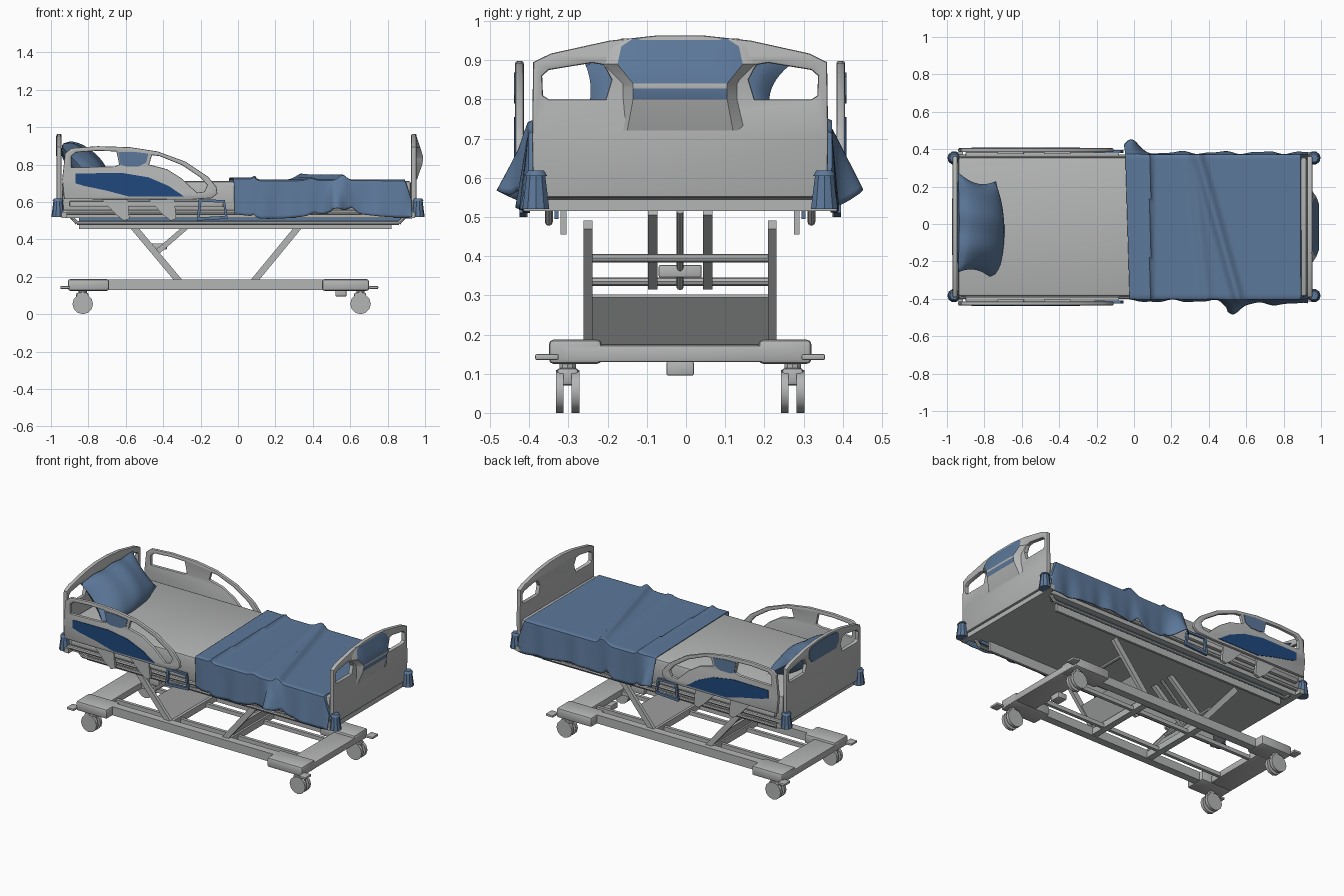
import bpy, bmesh, math
from mathutils import Vector, Matrix

if "Cube" in bpy.data.objects:
    bpy.data.objects.remove(bpy.data.objects["Cube"])

C = -0.015  # middle line of the bed in y


def material(name, col):
    m = bpy.data.materials.new(name)
    m.diffuse_color = (*col, 1)
    m.use_nodes = True
    m.node_tree.nodes["Principled BSDF"].inputs["Base Color"].default_value = m.diffuse_color
    return m


GREY = material("light grey", (0.455, 0.465, 0.46))
BLUE = material("cloth blue", (0.108, 0.19, 0.325))
NAVY = material("deep blue", (0.014, 0.066, 0.205))


def finish(name, bm, mats, smooth=True):
    bmesh.ops.recalc_face_normals(bm, faces=bm.faces)
    me = bpy.data.meshes.new(name)
    bm.to_mesh(me)
    bm.free()
    ob = bpy.data.objects.new(name, me)
    bpy.context.collection.objects.link(ob)
    for m in mats if isinstance(mats, (list, tuple)) else [mats]:
        me.materials.append(m)
    if smooth:
        bpy.ops.object.select_all(action='DESELECT')
        ob.select_set(True)
        bpy.context.view_layer.objects.active = ob
        bpy.ops.object.shade_smooth_by_angle(angle=math.radians(35))
    return ob


def box(name, x, y, z, mat=GREY, bevel=0.0):
    bm = bmesh.new()
    mid = Vector([(a[0] + a[1]) / 2 for a in (x, y, z)])
    size = [abs(a[1] - a[0]) for a in (x, y, z)]
    bmesh.ops.create_cube(bm, size=1, matrix=Matrix.Translation(mid) @ Matrix.Diagonal((*size, 1)))
    if bevel:
        bmesh.ops.bevel(bm, geom=bm.edges[:], offset=bevel, segments=2, profile=0.5, affect='EDGES')
    return finish(name, bm, mat)


def bar(name, p, q, w, h, mat=GREY, sides=0):
    """Straight bar from p to q: rectangular (w along y), or round with given sides."""
    p, q = Vector(p), Vector(q)
    d = q - p
    zx = d.normalized()
    side = Vector((0, 1, 0)) if abs(zx.y) < 0.9 else Vector((1, 0, 0))
    up = zx.cross(side).normalized()
    side = up.cross(zx)
    rot = Matrix((side, up, zx)).transposed().to_4x4()
    m = Matrix.Translation((p + q) / 2) @ rot
    bm = bmesh.new()
    if sides:
        bmesh.ops.create_cone(bm, cap_ends=True, segments=sides, radius1=w, radius2=h, depth=d.length, matrix=m)
    else:
        bmesh.ops.create_cube(bm, size=1, matrix=m @ Matrix.Diagonal((w, h, d.length, 1)))
    return finish(name, bm, mat)


def panel(name, plane, pos, thick, loops, mat=GREY, bevel=0.0):
    """Flat panel with holes from 2D loops, standing in the xz or yz plane."""
    cu = bpy.data.curves.new(name, 'CURVE')
    cu.dimensions, cu.fill_mode = '2D', 'BOTH'
    cu.extrude, cu.bevel_depth, cu.offset, cu.bevel_resolution = thick / 2 - bevel, bevel, -bevel, 1
    for loop in loops:
        sp = cu.splines.new('POLY')
        sp.points.add(len(loop) - 1)
        for pt, (a, b) in zip(sp.points, loop):
            pt.co = (a, b, 0, 1)
        sp.use_cyclic_u = True
    tmp = bpy.data.objects.new("tmp", cu)
    bpy.context.collection.objects.link(tmp)
    me = bpy.data.meshes.new_from_object(tmp.evaluated_get(bpy.context.evaluated_depsgraph_get()))
    bpy.data.objects.remove(tmp)
    bm = bmesh.new()
    bm.from_mesh(me)
    for v in bm.verts:
        a, b, c = v.co
        v.co = (a, pos + c, b) if plane == 'xz' else (pos + c, C + a, b)
    for f in bm.faces:
        f.material_index = 0
    bmesh.ops.remove_doubles(bm, verts=bm.verts, dist=1e-5)
    return finish(name, bm, mat)


def sheet(bm, fn, nu, nv):
    g = [[bm.verts.new(fn(i / nu, j / nv)) for j in range(nv + 1)] for i in range(nu + 1)]
    return [[bm.faces.new((g[i][j], g[i + 1][j], g[i + 1][j + 1], g[i][j + 1])) for j in range(nv)] for i in range(nu)]


def mirror(loop):
    return [(-a, b) for a, b in reversed(loop)]


# Head and foot boards
half = [(0.375, 0.55), (0.378, 0.70), (0.375, 0.895), (0.33, 0.917), (0.18, 0.95), (0.06, 0.963)]
outline = half + mirror(half)
hole = [(0.19, 0.80), (0.175, 0.85), (0.195, 0.888), (0.225, 0.893), (0.335, 0.875), (0.352, 0.86), (0.35, 0.81),
        (0.335, 0.80)]
tint = [(0.12, 0.845), (0.15, 0.88), (0.15, 0.93), (0.13, 0.945), (0.05, 0.953)]
panel("headboard", 'yz', -0.957, 0.026, [outline, hole, mirror(hole)], GREY, 0.006)
panel("headboard_tint", 'yz', -0.971, 0.006, [tint + mirror(tint)], BLUE)
panel("footboard", 'yz', 0.94, 0.028, [outline, hole, mirror(hole)], GREY, 0.006)

# Bulged middle of the foot board, blue above and in the grip slot
rows = [(0.955, 0.12, 0.953), (0.935, 0.15, 0.96), (0.89, 0.16, 0.975), (0.84, 0.12, 0.99),
        (0.828, 0.12, 0.99), (0.80, 0.12, 0.985), (0.72, 0.135, 0.957)]
bm = bmesh.new()


def bulge(u, v):
    z, w, x = rows[round(u * 6)]
    k = [-1.25, -1, -0.5, 0, 0.5, 1, 1.25][round(v * 6)]
    return (0.948 if abs(k) > 1 else x, C + w * k, z)


for i, row in enumerate(sheet(bm, bulge, 6, 6)):
    for f in row[1:5]:
        f.material_index = 1 if i < 3 or i == 4 else 0
finish("footboard_grip", bm, [GREY, BLUE])

# Corner bumpers
for x in (-0.962, 0.962):
    for s in (-1, 1):
        y = C + s * 0.368
        bar("corner_bumper", (x, y, 0.52), (x, y, 0.605), 0.036, 0.025, BLUE, 10)
        bar("bumper_cap", (x, y, 0.605), (x, y, 0.618), 0.03, 0.022, BLUE, 10)

# Mattress and deck
box("mattress", (-0.94, 0.925), (C - 0.372, C + 0.372), (0.545, 0.712), GREY, 0.015)
box("deck", (-0.94, 0.94), (C - 0.36, C + 0.36), (0.515, 0.545))
for s in (-1, 1):
    y = C + s * 0.375
    bar("deck_side_rail", (-0.94, y, 0.545), (0.94, y, 0.545), 0.012, 0.012, GREY, 8)
    y = C + s * 0.335
    bar("lower_tube", (-0.86, y, 0.487), (0.86, y, 0.487), 0.010, 0.010, GREY, 8)
    for x in (-1, 1):
        bar("tube_end", (x * 0.86, y, 0.487), (x * 0.90, y, 0.53), 0.010, 0.010, GREY, 8)
    box("deck_trim", (-0.85, 0.87), (C + s * 0.31, C + s * 0.32), (0.495, 0.515), BLUE)
    box("deck_channel", (-0.85, 0.82), (C + s * 0.29, C + s * 0.305), (0.455, 0.515))
for x in (-0.93, 0.93):
    box("deck_end_beam", (x - 0.015, x + 0.015), (C - 0.40, C + 0.40), (0.515, 0.545))

# Side rails with openings, coloured panels and brackets
rail = [(-0.93, 0.615), (-0.94, 0.72), (-0.925, 0.86), (-0.89, 0.888), (-0.75, 0.898), (-0.58, 0.893), (-0.43, 0.87),
        (-0.28, 0.815), (-0.16, 0.735), (-0.115, 0.68), (-0.11, 0.645), (-0.14, 0.62), (-0.25, 0.612)]
hole1 = [(-0.89, 0.785), (-0.89, 0.845), (-0.865, 0.865), (-0.75, 0.873), (-0.65, 0.87), (-0.635, 0.80), (-0.66, 0.79)]
hole2 = [(-0.475, 0.80), (-0.46, 0.85), (-0.42, 0.845), (-0.30, 0.797), (-0.20, 0.73), (-0.165, 0.69),
         (-0.18, 0.655), (-0.22, 0.65), (-0.30, 0.725), (-0.38, 0.775)]
navy = [(-0.87, 0.70), (-0.87, 0.752), (-0.62, 0.755), (-0.48, 0.732), (-0.37, 0.685), (-0.29, 0.63), (-0.58, 0.628),
        (-0.70, 0.66), (-0.82, 0.685)]
badge = [(-0.63, 0.80), (-0.64, 0.868), (-0.56, 0.868), (-0.48, 0.858), (-0.49, 0.81), (-0.53, 0.79), (-0.60, 0.79)]
for s in (-1, 1):
    y = C + s * 0.41
    panel("side_rail", 'xz', y, 0.022, [rail, hole1, hole2], GREY, 0.006)
    panel("rail_navy_panel", 'xz', y + s * 0.0115, 0.006, [navy], NAVY)
    panel("rail_blue_panel", 'xz', y + s * 0.0115, 0.006, [badge], BLUE)
    box("rail_mount", (-0.90, -0.08), sorted((C + s * 0.375, C + s * 0.40)), (0.575, 0.605), GREY, 0.005)
    for x in (-0.70, -0.45):
        arm = [(x - 0.03, 0.615), (x + 0.11, 0.615), (x + 0.12, 0.51), (x + 0.09, 0.50), (x + 0.05, 0.53)]
        panel("rail_arm", 'xz', C + s * 0.398, 0.018, [arm], GREY)
    frame = [(-0.21, 0.615), (-0.07, 0.61), (-0.055, 0.51), (-0.22, 0.50)]
    inner = [(-0.195, 0.60), (-0.08, 0.597), (-0.07, 0.525), (-0.205, 0.518)]
    panel("control_holder", 'xz', C + s * 0.402, 0.016, [frame, inner], BLUE)

# Pillow leaning on the headboard, tipped up at one end
bm = bmesh.new()
for side in (-1, 1):
    def pillow(u, v, side=side):
        a, b = 2 * u - 1, 2 * v - 1
        t = side * 0.09 * (max(0, (1 - a * a) * (1 - b * b)) ** 0.5)
        a2 = -a * (1 + 0.12 * (1 - b * b)) * 0.15
        y = C + b * 0.27 * (1 - 0.14 * (1 - a * a)) + 0.025 * a
        x = -0.84 + 0.68 * a2 + 0.62 * t + 0.02 * (1 - b * b)
        return (max(x, -0.944), y, 0.805 - 0.62 * a2 + 0.55 * t + 0.035 * b * (0.5 - 0.5 * a) + 0.004 * math.sin(9 * b))
    sheet(bm, pillow, 18, 24)
bmesh.ops.remove_doubles(bm, verts=bm.verts, dist=1e-4)
finish("pillow", bm, BLUE)


# Draped blanket with a turned hem, a diagonal crease and flared sides
def blanket(u, v):
    bell = lambda d, w: math.exp(-(d / w) ** 2)
    s = (v - 0.5) * 1.14
    x = -0.035 + 0.965 * u - 0.03 * s * (1 - u)
    sign = 1 if s > 0 else -1
    k = max(0, (abs(s) - 0.385) / 0.185)
    z = 0.717 + (0.01 if x < 0.09 else 0) + 0.010 * bell(x - 0.09, 0.015)
    z += 0.028 * bell(x - (0.45 - 0.28 * s), 0.028) + 0.012 * bell(x - (0.35 - 0.1 * s), 0.03)
    flare = 0.05 * bell(x - 0.53, 0.05) + 0.015 * (x > 0.5) if sign < 0 else 0.07 * bell(x + 0.02, 0.05)
    wave = 0.006 * math.sin(28 * x + sign) + 0.003 * math.sin(53 * x)
    y = C + min(abs(s), 0.385) * sign + sign * k * (0.010 + flare + wave)
    z -= k * (0.195 + 0.012 * math.sin(9 * x) - flare * 0.5)
    if u > 0.96:
        z -= (1 - min(k, 1)) * 0.12 * (u - 0.96) / 0.04
    return (x, y, z)


bm = bmesh.new()
sheet(bm, blanket, 120, 76)
ob = finish("blanket", bm, BLUE)
mod = ob.modifiers.new("thickness", 'SOLIDIFY')
mod.thickness, mod.offset = 0.005, 0

# Wheeled base
for x0, x1 in ((-0.91, -0.69), (0.45, 0.70)):
    out = x0 if x0 < 0 else x1
    near = out + (0.15 if x0 < 0 else -0.15)
    box("base_end_beam", (out, near), (C - 0.30, C + 0.30), (0.13, 0.172), GREY, 0.005)
    for s in (-1, 1):
        box("base_corner", (x0, x1), sorted((C + s * 0.20, C + s * 0.335)), (0.125, 0.187), GREY, 0.012)
        cx = -0.83 if x0 < 0 else 0.655
        y = C + s * 0.287
        for d in (-0.02, 0.02):
            bar("caster_wheel", (cx, y + d - 0.01, 0.055), (cx, y + d + 0.01, 0.055), 0.055, 0.055, GREY, 12)
        box("caster_fork", (cx - 0.035, cx + 0.03), (y - 0.028, y + 0.028), (0.07, 0.115), GREY, 0.01)
        bar("caster_stem", (cx, y, 0.10), (cx, y, 0.135), 0.022, 0.022, GREY, 10)
        px = out + (-0.02 if x0 < 0 else 0.02)
        box("brake_pedal", (px - 0.02, px + 0.03), sorted((C + s * 0.31, C + s * 0.37)), (0.135, 0.15), GREY, 0.004)
for s in (-1, 1):
    box("base_side_beam", (-0.80, 0.60), (C + s * 0.25 - 0.025, C + s * 0.25 + 0.025), (0.13, 0.185))
    box("base_inner_beam", (-0.80, 0.60), (C + s * 0.13 - 0.01, C + s * 0.13 + 0.01), (0.135, 0.16))
for x in (-0.32, 0.09):
    box("base_cross_beam", (x - 0.02, x + 0.02), (C - 0.25, C + 0.25), (0.135, 0.175))
box("center_pedal", (0.52, 0.58), (C - 0.035, C + 0.035), (0.095, 0.132), GREY, 0.005)

# Lifting legs, cover plates, braces and drive
for s in (-1, 1):
    y = C + s * 0.235
    bar("head_leg", (-0.57, y, 0.48), (-0.31, y, 0.17), 0.022, 0.035)
    bar("foot_leg", (0.335, y, 0.48), (0.08, y, 0.17), 0.022, 0.035)
    y = C + s * 0.07
    bar("head_brace", (-0.22, y, 0.515), (-0.44, y, 0.325), 0.024, 0.028)
bar("head_leg_plate", (-0.42, C, 0.298), (-0.32, C, 0.173), 0.46, 0.012)
bar("foot_leg_plate", (0.188, C, 0.298), (0.088, C, 0.173), 0.46, 0.012)
for x, z in ((-0.44, 0.335), (0.27, 0.395)):
    bar("leg_cross_tube", (x, C - 0.235, z), (x, C + 0.235, z), 0.011, 0.011, GREY, 8)
bar("drive_rod", (-0.44, C, 0.32), (-0.22, C, 0.515), 0.009, 0.009, GREY, 8)
box("drive_motor", (-0.46, -0.38), (C - 0.055, C + 0.055), (0.345, 0.378), GREY, 0.005)
